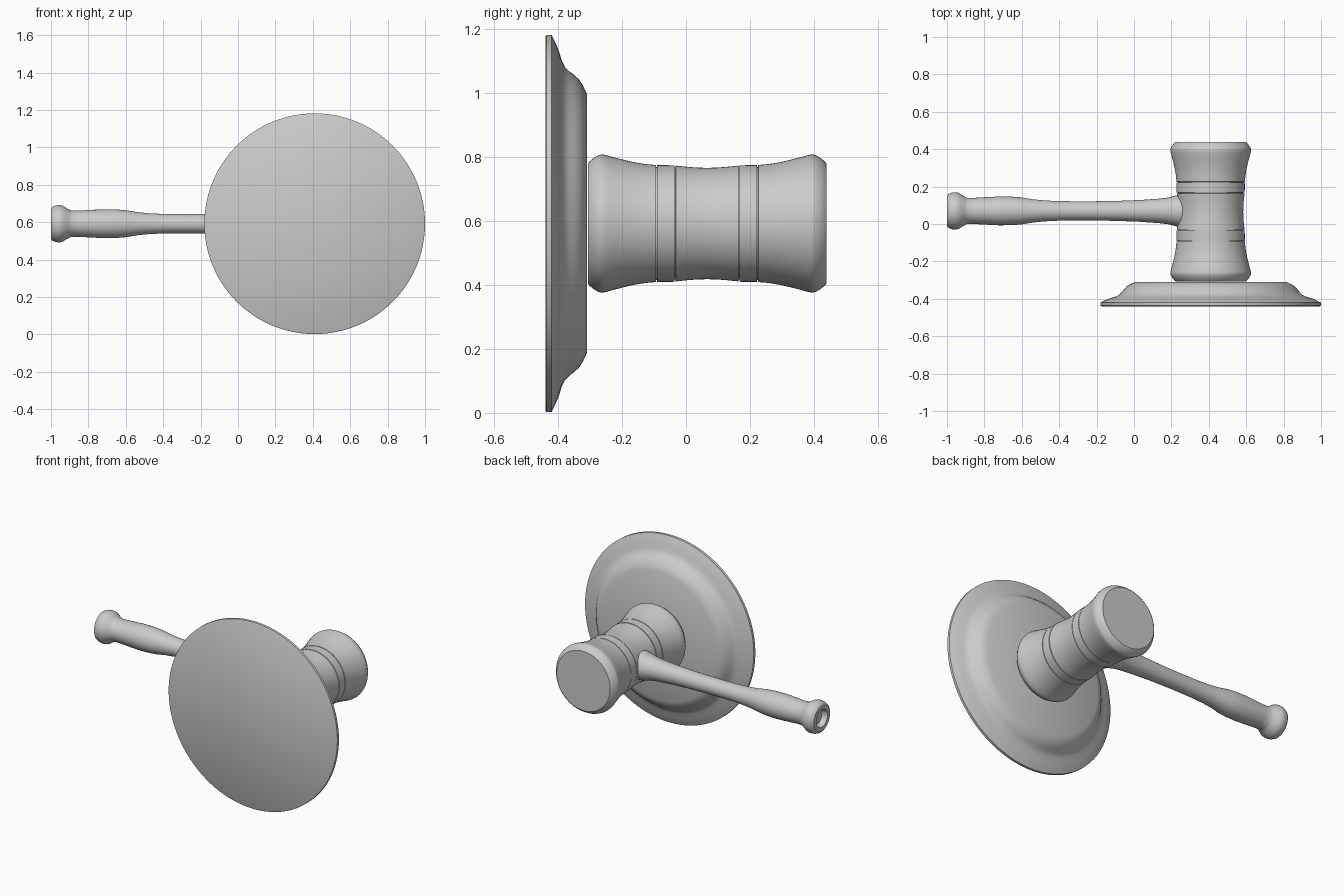
import bpy
import math
from mathutils import Matrix, Vector

cube = bpy.data.objects.get("Cube")
if cube:
    bpy.data.objects.remove(cube, do_unlink=True)

grey = bpy.data.materials.new("plain grey")
grey.use_nodes = True
colour = (0.6, 0.6, 0.6, 1)
grey.diffuse_color = colour
grey.node_tree.nodes["Principled BSDF"].inputs["Base Color"].default_value = colour

CENTRE = Vector((0.41, 0, 0.592))   # shared axis of head and base
MID_Y = 0.07                        # middle of the head, and the handle's axis


def lathe(name, profile, axis, origin, sides=64):
    """Turn (position, radius) points round the x or y axis; radius 0 closes an end."""
    verts, faces, rings = [], [], []
    for pos, radius in profile:
        count = sides if radius > 0 else 1
        rings.append(range(len(verts), len(verts) + count))
        for i in range(count):
            a = math.tau * i / sides
            verts.append((radius * math.cos(a), radius * math.sin(a), pos))
    for a, b in zip(rings, rings[1:]):
        for i in range(sides):
            j = (i + 1) % sides
            if len(a) == 1:
                faces.append((a[0], b[j], b[i]))
            elif len(b) == 1:
                faces.append((a[i], a[j], b[0]))
            else:
                faces.append((a[i], a[j], b[j], b[i]))
    turn = Matrix.Rotation(math.pi / 2, 4, "Y") if axis == "x" else Matrix.Rotation(-math.pi / 2, 4, "X")
    mesh = bpy.data.meshes.new(name)
    mesh.from_pydata(verts, [], faces)
    mesh.transform(Matrix.Translation(origin) @ turn)
    mesh.materials.append(grey)
    obj = bpy.data.objects.new(name, mesh)
    bpy.context.collection.objects.link(obj)
    bpy.ops.object.select_all(action="DESELECT")
    obj.select_set(True)
    bpy.context.view_layer.objects.active = obj
    bpy.ops.object.shade_smooth_by_angle(angle=math.radians(35))
    return obj


# Sounding block: wide disc with a thin rim and an ogee rising to a flat top
lathe("sounding_block", [
    (-0.44, 0), (-0.44, 0.583), (-0.436, 0.59), (-0.42, 0.59), (-0.417, 0.583),
    (-0.408, 0.565), (-0.397, 0.538), (-0.388, 0.508), (-0.379, 0.49),
    (-0.365, 0.476), (-0.35, 0.465), (-0.335, 0.451), (-0.323, 0.433),
    (-0.31, 0.405), (-0.31, 0)], "y", CENTRE, 96)

# Head: half profile from the waist outwards, with two fine grooves, mirrored
half = [
    (0, 0.174), (0.03, 0.1748), (0.06, 0.177), (0.098, 0.181),
    (0.0985, 0.175), (0.1015, 0.175), (0.102, 0.182),
    (0.156, 0.1825), (0.1565, 0.176), (0.1595, 0.176), (0.16, 0.183),
    (0.19, 0.1855), (0.225, 0.191), (0.26, 0.199), (0.295, 0.208),
    (0.318, 0.2145), (0.33, 0.216), (0.34, 0.2135), (0.356, 0.204),
    (0.368, 0.194), (0.373, 0.187), (0.373, 0)]
full = [(-p, r) for p, r in reversed(half[1:])] + half
lathe("gavel_head", full, "y", CENTRE + Vector((0, MID_Y - 0.004, 0)))

# Handle: recessed knob end, swollen grip, slim shaft, flare into the head
lathe("handle", [
    (-0.965, 0), (-0.965, 0.048), (-1.0, 0.056), (-1.0, 0.08), (-0.993, 0.09),
    (-0.975, 0.098), (-0.955, 0.1), (-0.938, 0.097), (-0.92, 0.085),
    (-0.9, 0.074), (-0.893, 0.07), (-0.85, 0.07), (-0.8, 0.073),
    (-0.72, 0.077), (-0.65, 0.076), (-0.6, 0.072), (-0.54, 0.062),
    (-0.48, 0.056), (-0.4, 0.052), (-0.25, 0.051), (-0.1, 0.053),
    (0.03, 0.058), (0.13, 0.065), (0.18, 0.071), (0.22, 0.081),
    (0.255, 0.088), (0.3, 0.088), (0.3, 0)], "x", Vector((0, MID_Y, CENTRE.z)), 48)
